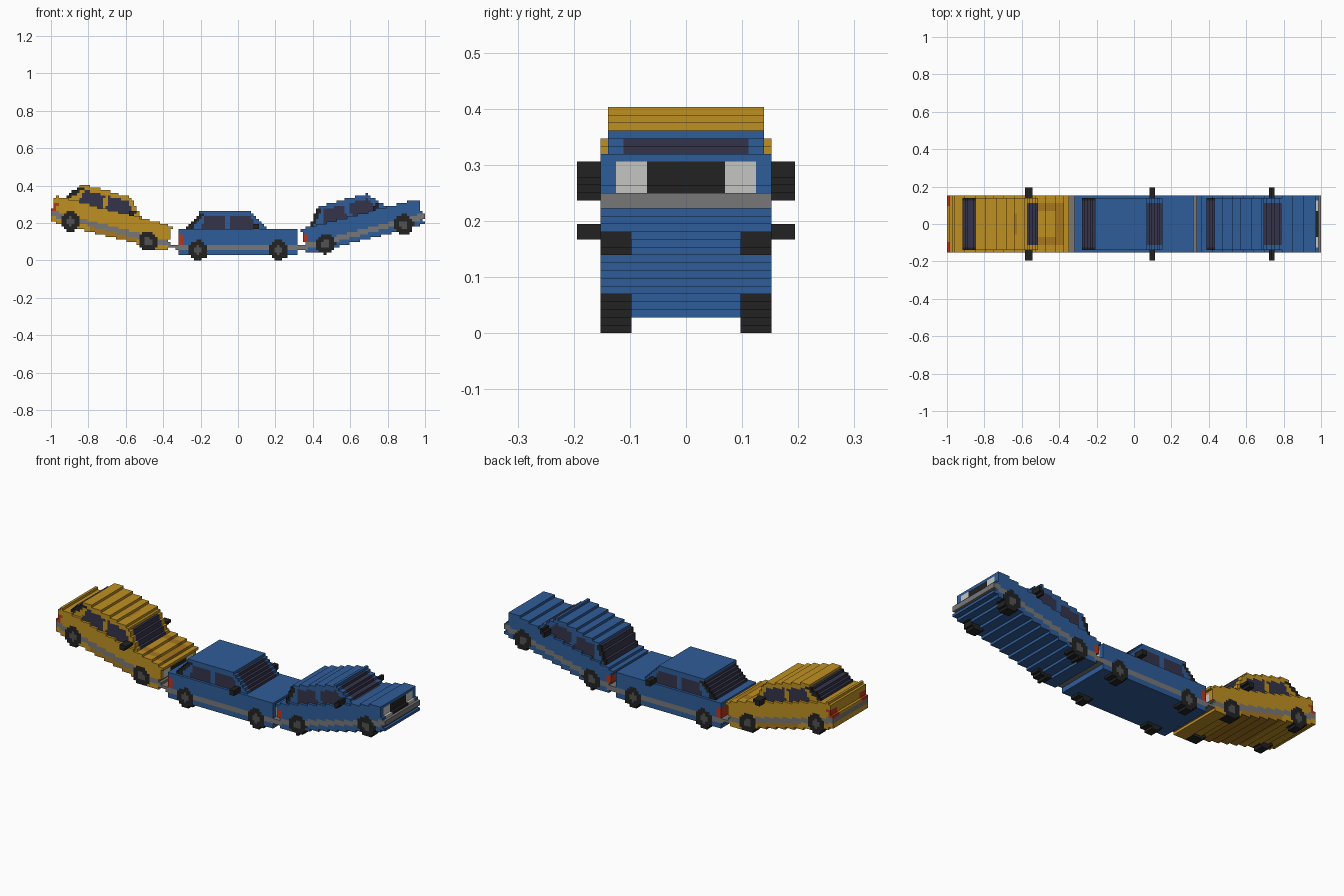
import bpy, bmesh, math

cube = bpy.data.objects.get("Cube")
if cube:
    bpy.data.objects.remove(cube)

C = 1 / 72          # block size
AXLE = 0.055        # axle height above the car's own ground line


def material(name, rgb):
    m = bpy.data.materials.new(name)
    m.use_nodes = True
    m.diffuse_color = (*rgb, 1)
    m.node_tree.nodes["Principled BSDF"].inputs["Base Color"].default_value = (*rgb, 1)
    return m


MATS = {
    "blue": material("blue paint", (0.028, 0.108, 0.32)),
    "yellow": material("yellow paint", (0.52, 0.28, 0.016)),
    "ochre": material("ochre paint", (0.38, 0.18, 0.014)),
    "trim": material("grey trim", (0.19, 0.185, 0.185)),
    "black": material("black rubber", (0.016, 0.016, 0.016)),
    "glass": material("dark glass", (0.036, 0.034, 0.07)),
    "red": material("red lamp", (0.5, 0.035, 0.012)),
    "lamp": material("pale lamp", (0.56, 0.56, 0.55)),
    "hub": material("hub grey", (0.085, 0.085, 0.085)),
}
PART_COLOUR = {"bumper": "trim", "coupling": "trim", "wheels": "black", "hubs": "hub",
               "mirrors": "black", "grille": "black", "pillars": "black", "windows": "glass",
               "headlights": "lamp", "taillights": "red", "patches": "ochre"}


def lower_part(u, w, j, marked):
    """Wheels, bumper band, lamps and lower body."""
    r = math.hypot(abs(u) - 0.215, w - AXLE)
    if r < 0.052 and 7 <= j <= 10:
        return "hubs" if j == 10 and r < 0.022 else "wheels"
    if j > 10:
        return None
    if 0.056 < w < 0.085 and abs(u) < 0.334:
        return "bumper"
    if not (0.0278 < w < 0.1667 and -0.324 < u < 0.322):
        return None
    if u > 0.30 and 0.085 < w < 0.139:
        if j < 5:
            return "grille"
        if j < 9:
            return "headlights"
    if u < -0.30 and 0.085 < w < 0.132 and j >= 7:
        return "taillights"
    if marked:
        on_hood = w > 0.14 and 0.15 < u < 0.29 and j < 8
        if on_hood and (j >= 5 or u > 0.26):
            return "patches"
        if w < 0.056 and -0.1 < u < 0.16:
            return "patches"
    return "body"


def cabin_part(u, w, j, marked):
    """Sloped cabin with windscreens and side windows."""
    t = (w - 0.1667) / 0.095
    if not (0 <= t < 1 and j < 10):
        return None
    rear, front = -0.28 + 0.078 * t, 0.15 - 0.085 * t
    if not rear < u < front:
        return None
    if w < 0.248:
        if u < rear + 0.03:
            return "pillars" if j == 9 else "windows"
        if u > front - 0.03 and j < 8:
            return "windows"
    if j == 9 and w < 0.237:
        if -0.2 + 0.03 * t < u < -0.07 or -0.045 < u < 0.10 - 0.05 * t:
            return "windows"
    if marked and w > 0.24 and 0 < u < 0.022 and j < 4:
        return "patches"
    return "body"


def car_part(u, w, j, marked):
    if 0.08 < u < 0.112 and 0.1667 < w < 0.195 and 9 <= j <= 13:
        return "mirrors"
    return lower_part(u, w, j, marked) or cabin_part(u, w, j, marked)


# Cars: name, axle midpoint x and z, pitch in degrees, paint
CARS = [("rear_car", -0.689, 0.155, -14.5, "yellow"),
        ("middle_car", 0.003, 0.055, 0, "blue"),
        ("front_car", 0.678, 0.139, 14.3, "blue")]

cells = {}
for name, ox, oz, deg, paint in CARS:
    ca, sa = math.cos(math.radians(deg)), math.sin(math.radians(deg))
    for ix in range(max(-72, int((ox - 0.4) / C)), min(72, int((ox + 0.4) / C))):
        for iz in range(29):
            dx, dz = (ix + 0.5) * C - ox, (iz + 0.5) * C - oz
            u, w = dx * ca + dz * sa, dz * ca - dx * sa + AXLE
            for j in range(14):
                part = car_part(u, w, j, paint == "yellow")
                if part:
                    for iy in (j, -j - 1):
                        cells.setdefault((ix, iy, iz), (name, part))

# Couplings between the cars
for label, x0, x1, z0, z1 in (("rear", -27, -22, 5, 6), ("front", 23, 26, 4, 6)):
    for ix in range(x0, x1):
        for iz in range(z0, z1):
            for iy in range(-11, 11):
                cells.setdefault((ix, iy, iz), (label, "coupling"))

# Outer faces of each block: neighbour direction and corner offsets
SIDES = [((1, 0, 0), ((1, 0, 0), (1, 1, 0), (1, 1, 1), (1, 0, 1))),
         ((-1, 0, 0), ((0, 0, 0), (0, 0, 1), (0, 1, 1), (0, 1, 0))),
         ((0, 1, 0), ((0, 1, 0), (0, 1, 1), (1, 1, 1), (1, 1, 0))),
         ((0, -1, 0), ((0, 0, 0), (1, 0, 0), (1, 0, 1), (0, 0, 1))),
         ((0, 0, 1), ((0, 0, 1), (1, 0, 1), (1, 1, 1), (0, 1, 1))),
         ((0, 0, -1), ((0, 0, 0), (0, 1, 0), (1, 1, 0), (1, 0, 0)))]

paints = {car[0]: car[4] for car in CARS}
groups = {}
for key, owner in cells.items():
    groups.setdefault(owner, []).append(key)

# One object per part of each car
for (owner, part), keys in groups.items():
    bm, verts = bmesh.new(), {}
    for k in keys:
        for d, corners in SIDES:
            if tuple(a + b for a, b in zip(k, d)) in cells:
                continue
            face = []
            for c in corners:
                p = tuple(a + b for a, b in zip(k, c))
                if p not in verts:
                    verts[p] = bm.verts.new([a * C for a in p])
                face.append(verts[p])
            bm.faces.new(face)
    if bm.faces:
        title = f"{owner}_{part}"
        mesh = bpy.data.meshes.new(title)
        bm.to_mesh(mesh)
        mesh.materials.append(MATS[PART_COLOUR.get(part) or paints[owner]])
        bpy.context.collection.objects.link(bpy.data.objects.new(title, mesh))
    bm.free()
